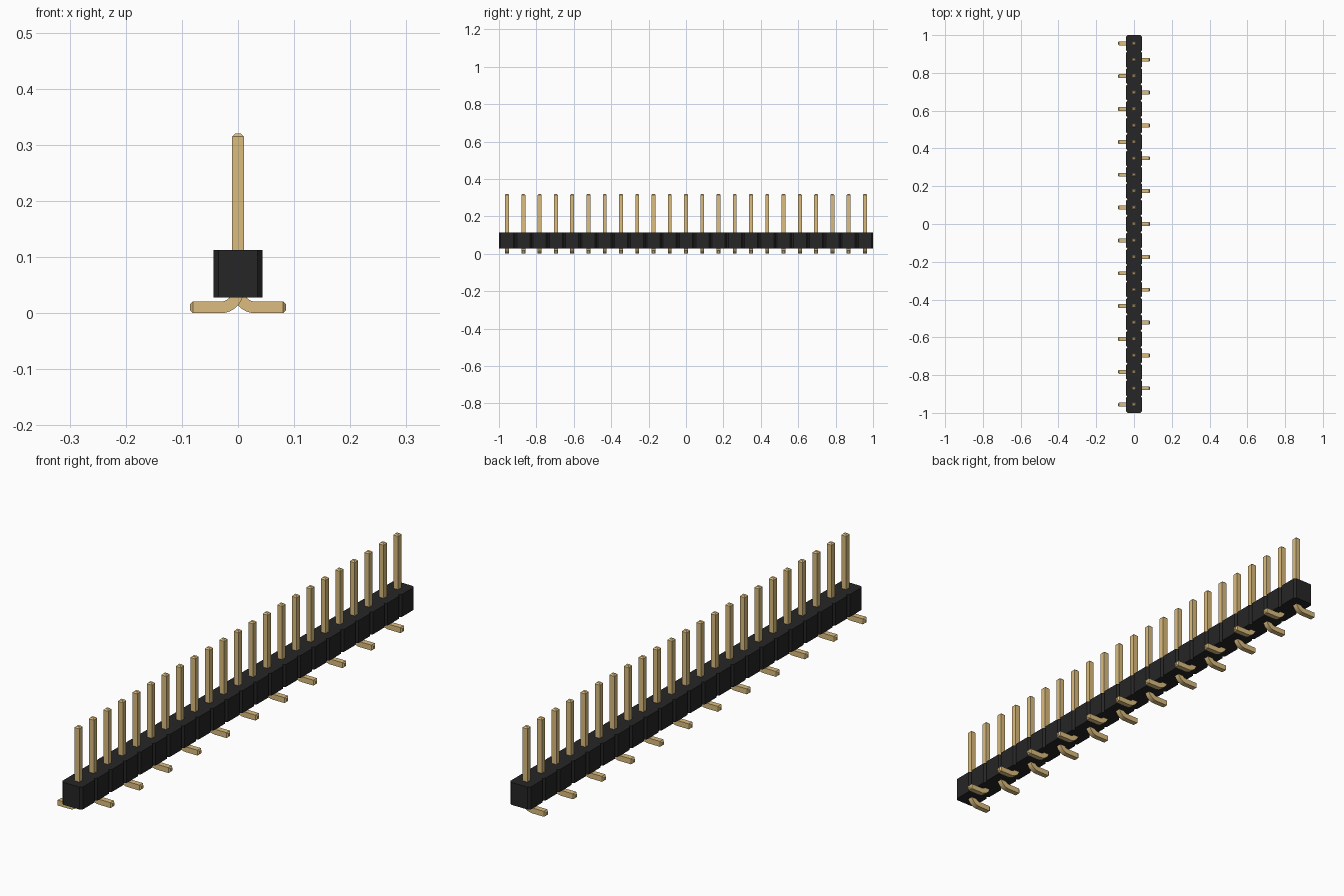
import bpy, bmesh
from math import radians, sin, cos
from mathutils import Vector

cube = bpy.data.objects.get("Cube")
if cube:
    bpy.data.objects.remove(cube, do_unlink=True)

COUNT = 23
PITCH = 2 / COUNT
HALF_BODY = PITCH / 2
CHAMFER = PITCH / 10
BODY_BOTTOM, BODY_TOP = 0.028, 0.113
HALF_PIN = 0.0103
PIN_TOP = 0.32
FOOT_REACH = 0.0855
TIP = 0.005
BEND = 0.031


def material(name, colour):
    mat = bpy.data.materials.new(name)
    mat.use_nodes = True
    mat.diffuse_color = (*colour, 1)
    bsdf = next(n for n in mat.node_tree.nodes if n.type == 'BSDF_PRINCIPLED')
    bsdf.inputs["Base Color"].default_value = (*colour, 1)
    return mat


def loft(name, rings, mat):
    """Skin a list of four-cornered rings and cap both ends."""
    bm = bmesh.new()
    loops = [[bm.verts.new(p) for p in ring] for ring in rings]
    for a, b in zip(loops, loops[1:]):
        for i in range(4):
            j = (i + 1) % 4
            bm.faces.new((a[i], a[j], b[j], b[i]))
    bm.faces.new(loops[0])
    bm.faces.new(loops[-1])
    bmesh.ops.recalc_face_normals(bm, faces=bm.faces)
    mesh = bpy.data.meshes.new(name)
    bm.to_mesh(mesh)
    bm.free()
    mesh.materials.append(mat)
    return mesh


def place(name, mesh, y=0, turn=0):
    obj = bpy.data.objects.new(name, mesh)
    obj.location.y = y
    obj.rotation_euler.z = turn
    bpy.context.collection.objects.link(obj)
    return obj


black = material("black plastic", (0.020, 0.019, 0.019))
gold = material("gold metal", (0.708, 0.504, 0.210))

# Housing: one bar with chamfered notches between the cells
rings = []
narrow = HALF_BODY - CHAMFER
for n in range(COUNT):
    start = -1 + n * PITCH
    stations = [(start, narrow), (start + CHAMFER, HALF_BODY),
                (start + PITCH - CHAMFER, HALF_BODY)]
    if n == COUNT - 1:
        stations.append((start + PITCH, narrow))
    for y, w in stations:
        rings.append([(-w, y, BODY_BOTTOM), (w, y, BODY_BOTTOM),
                      (w, y, BODY_TOP), (-w, y, BODY_TOP)])
place("housing", loft("housing", rings, black))

# Pin: square wire from foot tip, round the bend, up to the tapered top
small = HALF_PIN - TIP
path = [(FOOT_REACH, HALF_PIN, 0, small),
        (FOOT_REACH - TIP, HALF_PIN, 0, HALF_PIN)]
for step in range(9):
    a = radians(90 * step / 8)
    path.append((BEND - BEND * sin(a), HALF_PIN + BEND - BEND * cos(a), a, HALF_PIN))
path += [(0, PIN_TOP - TIP, radians(90), HALF_PIN),
         (0, PIN_TOP, radians(90), small)]
rings = []
for x, z, a, h in path:
    centre = Vector((x, 0, z))
    across = Vector((sin(a), 0, cos(a))) * h
    side = Vector((0, h, 0))
    rings.append([centre + across + side, centre + across - side,
                  centre - across - side, centre - across + side])
pin_mesh = loft("pin", rings, gold)

# Row of pins with feet alternating between the two sides
for n in range(COUNT):
    pin = place(f"pin_{n + 1}", pin_mesh, -1 + (n + 0.5) * PITCH,
                radians(180) if n % 2 == 0 else 0)

# Smooth the bend while keeping the wire edges sharp
bpy.ops.object.select_all(action='DESELECT')
pin.select_set(True)
bpy.context.view_layer.objects.active = pin
bpy.ops.object.shade_smooth_by_angle(angle=radians(30))
